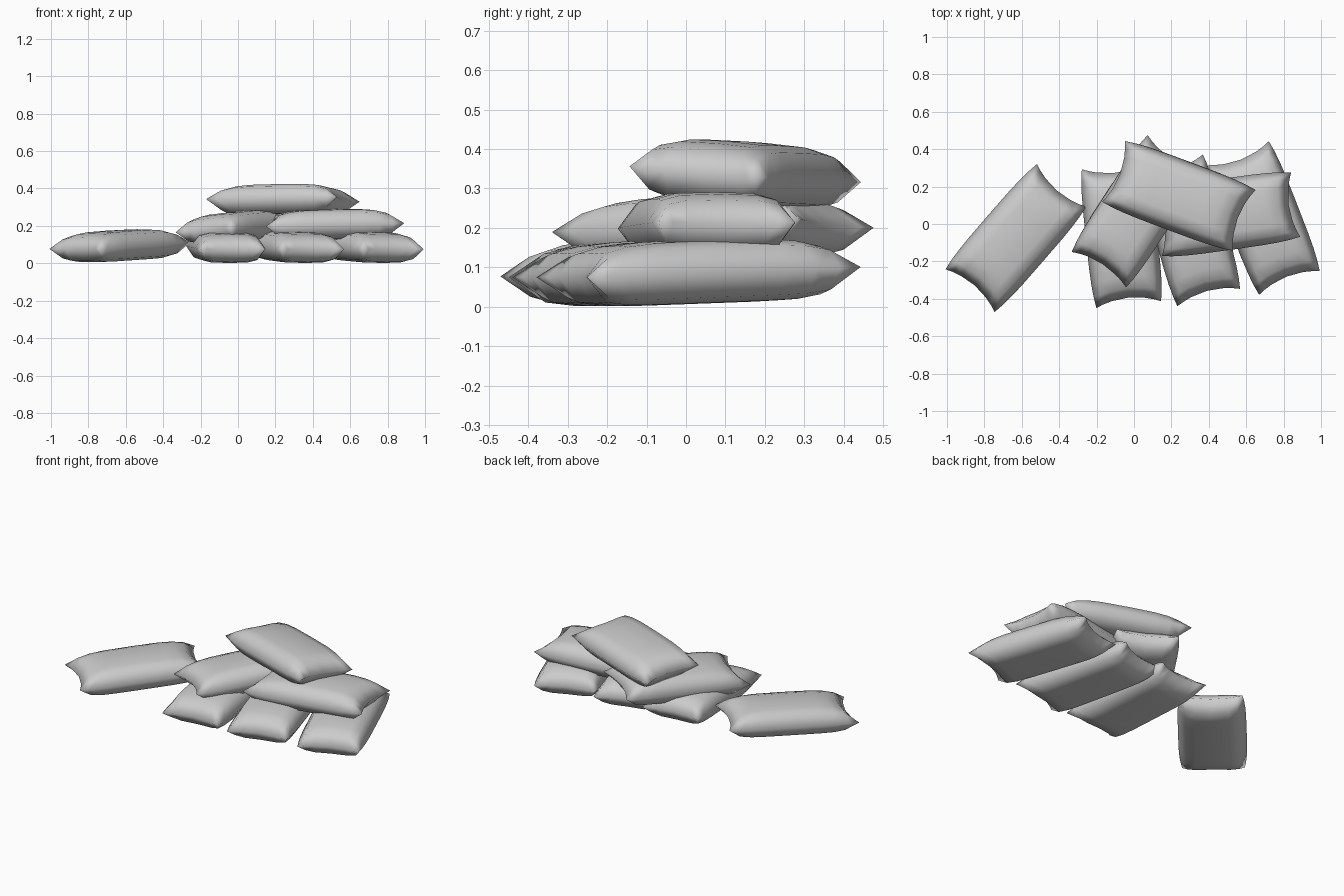
import bpy
import bmesh
from math import radians, sqrt
from mathutils import Matrix

if "Cube" in bpy.data.objects:
    bpy.data.objects.remove(bpy.data.objects["Cube"])

# Single plain grey cloth
cloth = bpy.data.materials.new("grey_cloth")
cloth.use_nodes = True
grey = (0.6, 0.6, 0.6, 1)
cloth.diffuse_color = grey
cloth.node_tree.nodes["Principled BSDF"].inputs["Base Color"].default_value = grey

HALF_LENGTH, HALF_WIDTH = 0.373, 0.174


def spread(t):
    """Push grid lines towards the seam, where the bag curves most."""
    return (1 if t > 0 else -1) * min(abs(t), 1) ** 0.6


def make_bag_mesh():
    """A stuffed bag: two bulging panels joined along a pinched seam."""
    bm = bmesh.new()
    # Domed top panel, flatter bottom panel: signed height, length exponent
    for height, power in ((0.083, 4), (-0.08, 8)):
        panel = bmesh.ops.create_grid(bm, x_segments=8, y_segments=6, size=1)
        # Fold each corner along its diagonal so the horns stay full
        for corner in [v for v in panel["verts"] if len(v.link_faces) == 1]:
            face = corner.link_faces[0]
            inner = next(v for v in face.verts if len(v.link_faces) == 4)
            bmesh.utils.face_split(face, corner, inner)
        for vert in panel["verts"]:
            v, u = spread(vert.co.x), spread(vert.co.y)
            bulge = sqrt(max(0, 1 - v ** power)) * sqrt(max(0, 1 - u ** 4))
            vert.co.x = HALF_LENGTH * v * (1 - 0.1 * (1 - u * u))
            vert.co.y = HALF_WIDTH * u * (1 + 0.1 * (1 - v ** 4))
            vert.co.z = height * bulge
    bmesh.ops.remove_doubles(bm, verts=bm.verts, dist=0.0005)
    bmesh.ops.recalc_face_normals(bm, faces=bm.faces)
    for face in bm.faces:
        face.smooth = True
    mesh = bpy.data.meshes.new("bag")
    bm.to_mesh(mesh)
    bm.free()
    mesh.materials.append(cloth)
    return mesh


bag_mesh = make_bag_mesh()


def place_bag(name, centre, turn, pitch, roll):
    bag = bpy.data.objects.new(name, bag_mesh)
    bag.matrix_world = (Matrix.Translation(centre)
                        @ Matrix.Rotation(radians(turn), 4, "Z")
                        @ Matrix.Rotation(radians(-pitch), 4, "Y")
                        @ Matrix.Rotation(radians(roll), 4, "X"))
    bpy.context.collection.objects.link(bag)


# Loose bag lying beside the pile
place_bag("loose_bag", (-0.632, -0.075, 0.094), 49, 2.6, 0)

# Bottom row
place_bag("bottom_bag_right", (-0.067, -0.06, 0.088), 96, 2, 0)
place_bag("bottom_bag_middle", (0.30, -0.034, 0.088), 105.5, 2, 0)
place_bag("bottom_bag_left", (0.695, 0.032, 0.088), 111.4, 2, 0)

# Second row
place_bag("second_bag_right", (0.015, 0.068, 0.195), 57, 2.7, -4)
place_bag("second_bag_left", (0.495, 0.052, 0.206), 8, 1.3, 0)

# Top of the pile
place_bag("top_bag", (0.24, 0.15, 0.336), -20.5, 1, -4.5)
